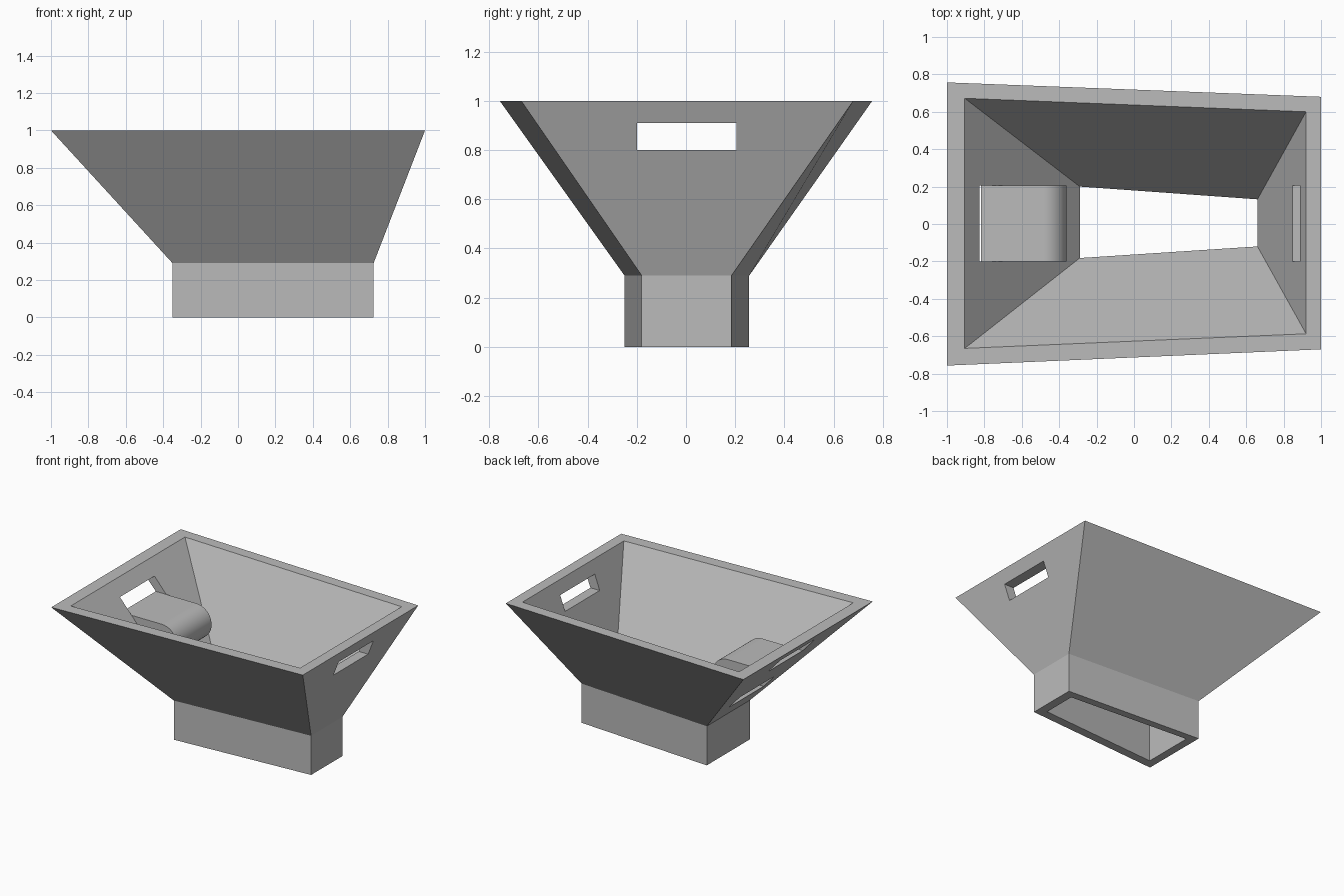
import bpy, bmesh, math

cube = bpy.data.objects.get("Cube")
if cube:
    bpy.data.objects.remove(cube, do_unlink=True)

grey = bpy.data.materials.new("plain grey")
grey.use_nodes = True
colour = (0.5, 0.5, 0.5, 1)
grey.diffuse_color = colour
grey.node_tree.nodes["Principled BSDF"].inputs["Base Color"].default_value = colour


def make_object(name, bm):
    bmesh.ops.recalc_face_normals(bm, faces=bm.faces)
    mesh = bpy.data.meshes.new(name)
    bm.to_mesh(mesh)
    bm.free()
    mesh.materials.append(grey)
    obj = bpy.data.objects.new(name, mesh)
    bpy.context.collection.objects.link(obj)
    return obj


def ring(bm, left, right, z):
    """Tapered four-sided section; each end is (x, front y, back y)."""
    (xl, fl, bl), (xr, fr, br) = left, right
    return [bm.verts.new(p) for p in
            ((xl, fl, z), (xr, fr, z), (xr, br, z), (xl, bl, z))]


# Hopper: flared funnel and spout, a closed loop of outer and inner sections
JOIN = 0.29
rim_out = (-1, -0.757, 0.757), (1, -0.67, 0.68)
rim_in = (-0.905, -0.665, 0.672), (0.92, -0.587, 0.6)
spout_out = (-0.35, -0.25, 0.257), (0.725, -0.18, 0.185)
spout_in = (-0.29, -0.182, 0.2), (0.66, -0.12, 0.132)
bm = bmesh.new()
sections = [ring(bm, *ends, z) for ends, z in (
    (rim_out, 1), (spout_out, JOIN), (spout_out, 0),
    (spout_in, 0), (spout_in, JOIN), (rim_in, 1))]
for i, a in enumerate(sections):
    b = sections[(i + 1) % len(sections)]
    for j in range(4):
        k = (j + 1) % 4
        bm.faces.new((a[j], a[k], b[k], b[j]))
hopper = make_object("hopper", bm)


# Slots through the end walls
def cut_slot(x0, x1, z0, z1):
    bm = bmesh.new()
    bmesh.ops.create_cube(bm, size=1)
    for v in bm.verts:
        v.co.x = x1 if v.co.x > 0 else x0
        v.co.y = 0.205 if v.co.y > 0 else -0.2
        v.co.z = z1 if v.co.z > 0 else z0
    cutter = make_object("slot_cutter", bm)
    cutter.hide_render = True
    mod = hopper.modifiers.new("slot", 'BOOLEAN')
    mod.operation = 'DIFFERENCE'
    mod.solver = 'EXACT'
    mod.object = cutter
    bpy.context.view_layer.objects.active = hopper
    bpy.ops.object.modifier_apply(modifier=mod.name)
    bpy.data.objects.remove(cutter, do_unlink=True)


cut_slot(0.7, 1.1, 0.8, 0.91)
cut_slot(-1.1, -0.6, 0.8, 0.91)
cut_slot(-0.9, -0.3, 0.45, 0.55)

# Strap guide: round-nosed block between the two slots of the deep end
TOP, BOTTOM, NOSE_X = 0.8, 0.55, -0.485
radius = (TOP - BOTTOM) / 2
profile = [(-0.515, BOTTOM), (-0.732, TOP)]
for i in range(25):
    a = math.pi / 2 - math.pi * i / 24
    profile.append((NOSE_X + radius * math.cos(a), BOTTOM + radius + radius * math.sin(a)))
bm = bmesh.new()
side = bm.faces.new([bm.verts.new((x, -0.2, z)) for x, z in profile])
grown = bmesh.ops.extrude_face_region(bm, geom=[side], use_keep_orig=True)
new_verts = [g for g in grown["geom"] if isinstance(g, bmesh.types.BMVert)]
bmesh.ops.translate(bm, verts=new_verts, vec=(0, 0.405, 0))
guide = make_object("strap_guide", bm)

bpy.ops.object.select_all(action='DESELECT')
guide.select_set(True)
bpy.context.view_layer.objects.active = guide
bpy.ops.object.shade_smooth_by_angle(angle=math.radians(30))
